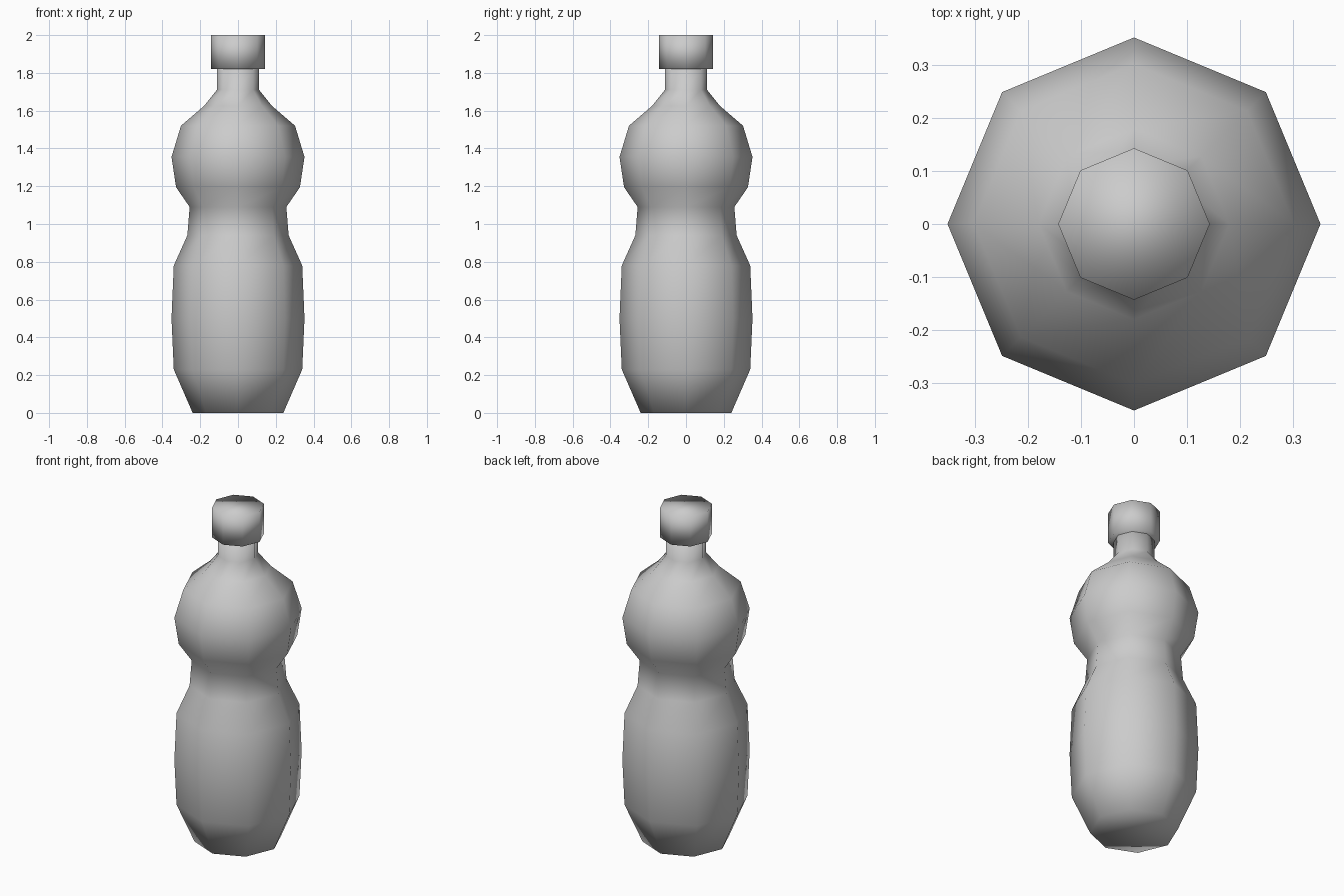
import bpy
import bmesh
from math import sin, cos, pi

if "Cube" in bpy.data.objects:
    bpy.data.objects.remove(bpy.data.objects["Cube"])

SIDES = 8


def lathe(name, profile):
    """Closed eight-sided solid of revolution from (radius, height) pairs."""
    bm = bmesh.new()
    rings = [[bm.verts.new((r * cos(2 * pi * i / SIDES), r * sin(2 * pi * i / SIDES), z))
              for i in range(SIDES)] for r, z in profile]
    for low, high in zip(rings, rings[1:]):
        for i in range(SIDES):
            j = (i + 1) % SIDES
            bm.faces.new((low[i], low[j], high[j], high[i]))
    bm.faces.new(rings[0][::-1])
    bm.faces.new(rings[-1])
    for face in bm.faces:
        face.smooth = True
    mesh = bpy.data.meshes.new(name)
    bm.to_mesh(mesh)
    bm.free()
    obj = bpy.data.objects.new(name, mesh)
    bpy.context.collection.objects.link(obj)
    return obj


# Body: tapered base, long lower bulge, pinched waist, round shoulder, neck
lathe("bottle_body", [
    (0.24, 0.0), (0.34, 0.23), (0.352, 0.50), (0.34, 0.78),
    (0.268, 0.94), (0.256, 1.09), (0.328, 1.195), (0.352, 1.355),
    (0.302, 1.52), (0.18, 1.625), (0.112, 1.71), (0.112, 1.82),
])

# Screw cap
lathe("bottle_cap", [(0.143, 1.82), (0.143, 2.0)])
